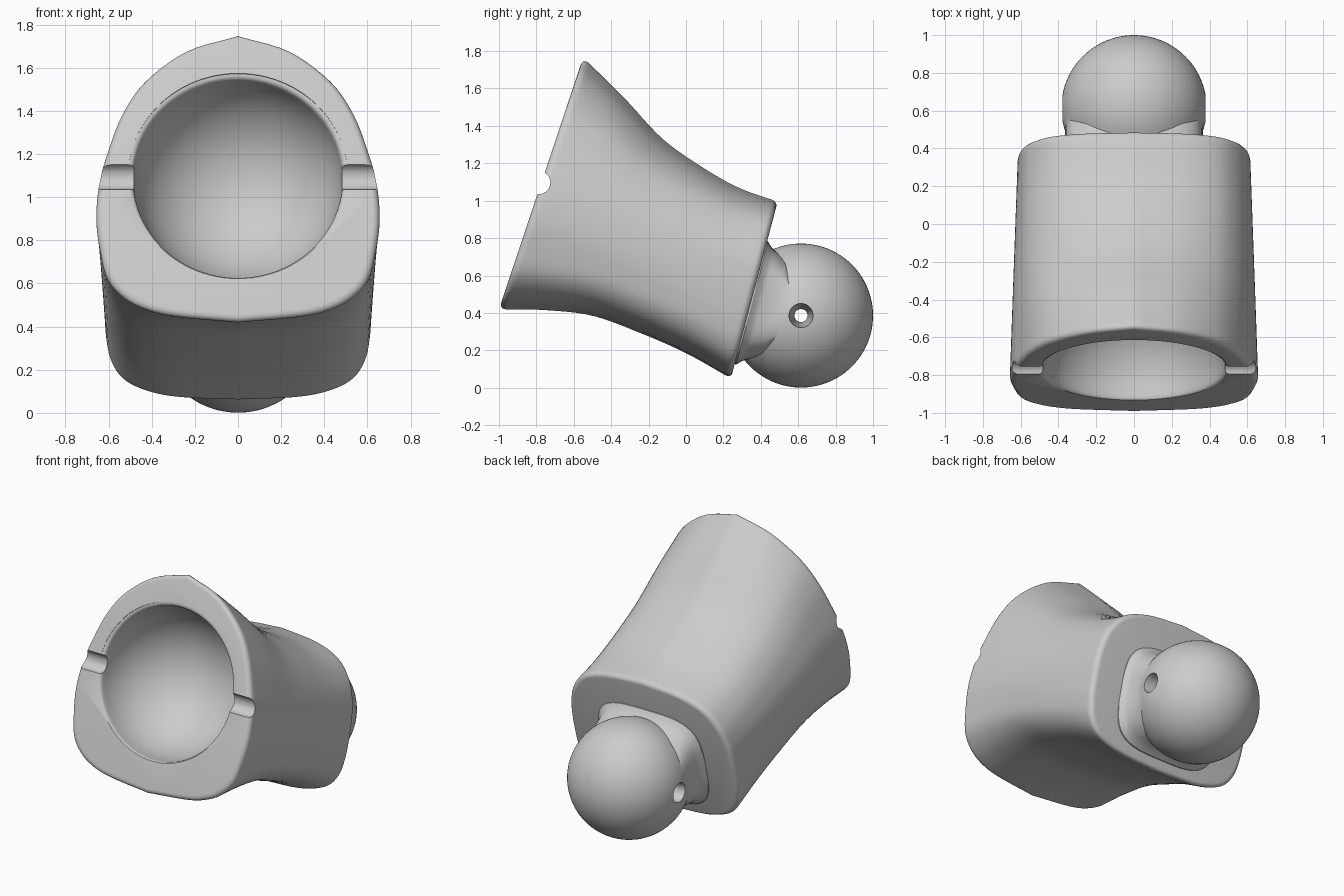
import bpy, bmesh
from math import sin, cos, pi
from mathutils import Vector, Matrix

cube = bpy.data.objects.get("Cube")
if cube:
    bpy.data.objects.remove(cube)

grey = bpy.data.materials.new("plain grey")
grey.use_nodes = True
GREY = (0.6, 0.6, 0.6, 1)
grey.diffuse_color = GREY
grey.node_tree.nodes["Principled BSDF"].inputs["Base Color"].default_value = GREY


def spline(pts, t):
    """Smooth curve through evenly spaced points, t from 0 to 1."""
    p = [Vector(q) for q in pts]
    p = [2 * p[0] - p[1]] + p + [2 * p[-1] - p[-2]]
    spans = len(pts) - 1
    i = min(int(t * spans), spans - 1)
    f = t * spans - i
    a, b, c, d = p[i:i + 4]
    return 0.5 * (2 * b + (c - a) * f + (2 * a - 5 * b + 4 * c - d) * f ** 2
                  + (3 * b - a - 3 * c + d) * f ** 3)


def finish(name, bm):
    bmesh.ops.recalc_face_normals(bm, faces=bm.faces)
    mesh = bpy.data.meshes.new(name)
    bm.to_mesh(mesh)
    bm.free()
    ob = bpy.data.objects.new(name, mesh)
    mesh.materials.append(grey)
    bpy.context.collection.objects.link(ob)
    return ob


def loft(name, rings):
    """Skin closed rings of points and cap both ends."""
    bm = bmesh.new()
    rows = [[bm.verts.new(p) for p in ring] for ring in rings]
    n = len(rows[0])
    for r, s in zip(rows, rows[1:]):
        for i in range(n):
            j = (i + 1) % n
            bm.faces.new((r[i], r[j], s[j], s[i]))
    bm.faces.new(rows[0])
    bm.faces.new(rows[-1])
    return finish(name, bm)


def lathe(name, profile, centre, axis, steps=96):
    """Turn (radius, height) points round an axis."""
    turn = Matrix.Translation(centre) @ Vector(axis).to_track_quat('Z', 'Y').to_matrix().to_4x4()
    rings = [[turn @ Vector((r * cos(2 * pi * k / steps), r * sin(2 * pi * k / steps), h))
              for k in range(steps)] for r, h in profile]
    return loft(name, rings)


def combine(ob, other, operation):
    other.hide_render = True
    mod = ob.modifiers.new(operation, 'BOOLEAN')
    mod.object, mod.operation, mod.solver = other, operation, 'EXACT'
    bpy.context.view_layer.objects.active = ob
    bpy.ops.object.modifier_apply(modifier=mod.name)
    bpy.data.objects.remove(other)


def smooth(ob):
    bpy.ops.object.select_all(action='DESELECT')
    ob.select_set(True)
    bpy.context.view_layer.objects.active = ob
    bpy.ops.object.shade_smooth_by_angle(angle=0.6)


# Body: side curves (y, z) and half outlines (x, height fraction)
LOWER = [(-1, .42), (-.75, .415), (-.5, .385), (-.25, .295), (0, .185), (.24, .05)]
UPPER = [(-.55, 1.765), (-.34, 1.56), (-.13, 1.335), (.075, 1.187), (.28, 1.07), (.49, .995)]
FRONT = [(0, 0), (.29, .02), (.43, .045), (.53, .085), (.605, .15), (.64, .25), (.658, .36),
         (.645, .48), (.61, .58), (.54, .72), (.43, .84), (.24, .945), (0, 1)]
BACK = [(0, 0), (.25, .01), (.4, .035), (.52, .09), (.585, .18), (.61, .3), (.615, .42),
        (.613, .54), (.6, .66), (.555, .79), (.45, .91), (.27, .975), (0, 1)]
HALF = 60


def body_ring(t, inset):
    low, high = spline(LOWER, t), spline(UPPER, t)
    half = [spline(FRONT, k / HALF).lerp(spline(BACK, k / HALF), t) for k in range(HALF + 1)]
    outline = [(x, v) for x, v in half] + [(-x, v) for x, v in half[-2:0:-1]]
    ring = []
    for x, v in outline:
        p = low.lerp(high, .5 + (v - .5) * (1 - inset * 1.6))
        ring.append((x * (1 - inset * 1.6), p.x, p.y))
    return ring


ROUND = .035
arc = [k * pi / 10 for k in range(6)]
stations = [(ROUND * .8 * (1 - sin(a)), ROUND * (1 - cos(a))) for a in reversed(arc)]
stations = [(ROUND * .8 * (1 - sin(a)), ROUND * (1 - cos(pi / 2 - (pi / 2 - a)))) for a in arc]
stations = [(ROUND * .8 * (1 - cos(a)), ROUND * (1 - sin(a))) for a in arc]
stations += [(k / 24, 0) for k in range(1, 24)]
stations += [(1 - t, i) for t, i in reversed(stations[:6])]
body = loft("body", [body_ring(t, i) for t, i in stations])

# Socket: hemisphere with a rounded mouth
MOUTH = Vector((0, -.776, 1.09))
OUT = (0, -.944, .33)
R = .485
bowl = [(R * sin(a), -R * cos(a)) for a in [.01 + k * 1.49 / 24 for k in range(25)]]
bowl += [(R + .025 * (1 - cos(a)), -.025 + .025 * sin(a)) for a in arc[1:]]
bowl += [(R + .03, .15), (.01, .15)]
combine(body, lathe("socket_cutter", bowl, MOUTH, OUT), 'DIFFERENCE')

# Pin notches across the mouth
pin = [(.062, -1), (.062, 1)]
combine(body, lathe("notch_cutter", pin, (0, -.787, 1.097), (1, 0, 0), 32), 'DIFFERENCE')
smooth(body)

# Ball joint: sphere, neck and pin hole
CENTRE = Vector((0, .615, .386))
bm = bmesh.new()
bmesh.ops.create_uvsphere(bm, u_segments=96, v_segments=48, radius=.385,
                          matrix=Matrix.Translation(CENTRE))
ball = finish("ball_joint", bm)

# Neck: rounded rectangle flaring into the back of the body
AXIS = Vector((0, .968, -.25))
UP = Vector((0, .25, .968))
NECK = [(-.34, .4, .345), (-.27, .395, .34), (-.245, .375, .315), (-.22, .365, .3),
        (-.15, .365, .27), (-.08, .365, .19), (-.02, .365, .09)]


def squared(c):
    return (abs(c) ** .55) * (1 if c > 0 else -1)


neck_rings = []
for s, wide, tall in NECK:
    angles = [2 * pi * (k + .5) / 64 for k in range(64)]
    neck_rings.append([CENTRE + AXIS * s + Vector((wide * squared(cos(a)), 0, 0))
                       + UP * tall * squared(sin(a)) for a in angles])
combine(ball, loft("neck", neck_rings), 'UNION')

hole = [(.07, -.45), (.035, 0), (.07, .45)]
combine(ball, lathe("hole_cutter", hole, CENTRE, (1, 0, 0), 32), 'DIFFERENCE')
smooth(ball)
